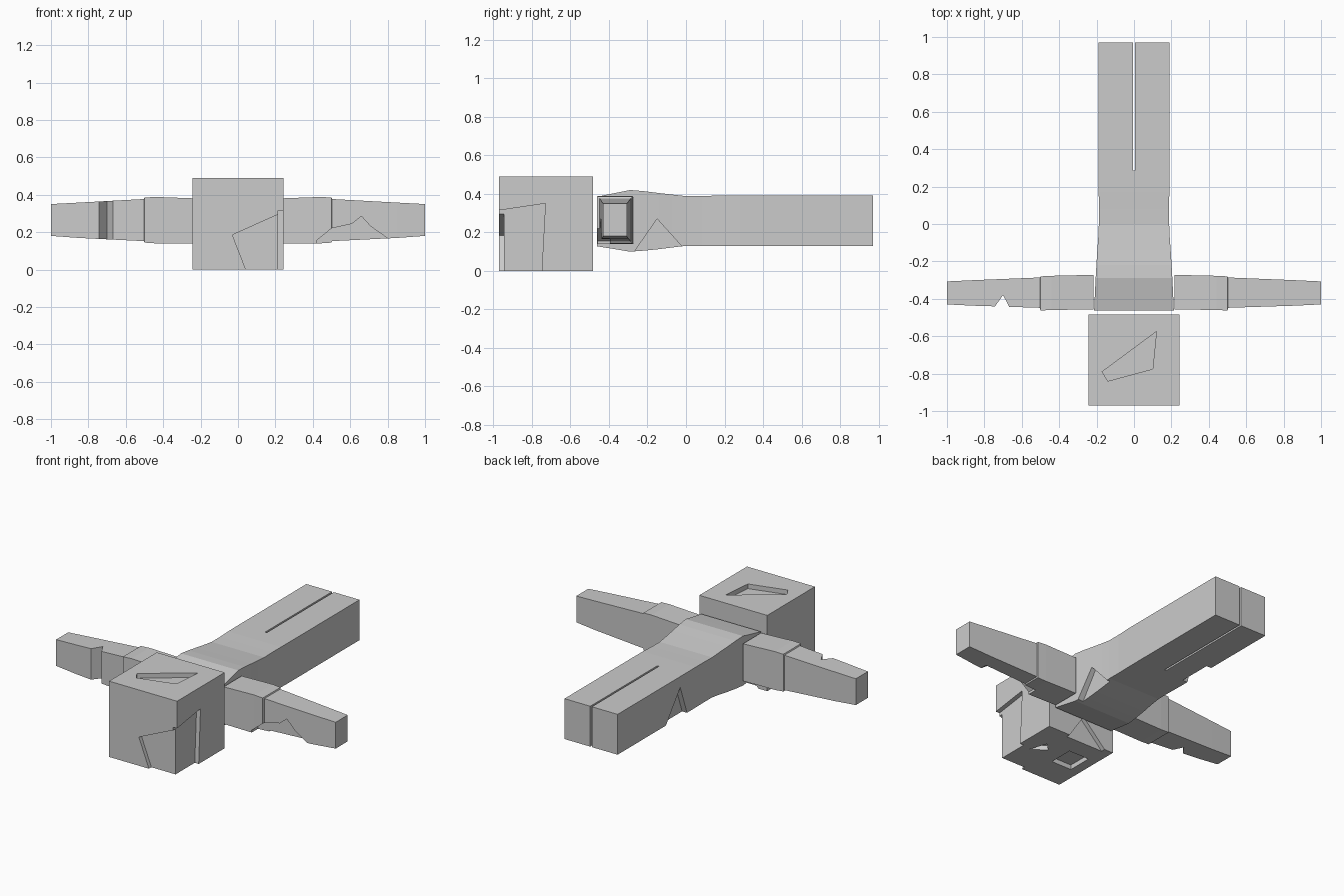
import bpy, bmesh

if "Cube" in bpy.data.objects:
    bpy.data.objects.remove(bpy.data.objects["Cube"])


def make(name, verts, faces):
    mesh = bpy.data.meshes.new(name)
    mesh.from_pydata(verts, [], faces)
    bm = bmesh.new()
    bm.from_mesh(mesh)
    bmesh.ops.recalc_face_normals(bm, faces=bm.faces)
    bm.to_mesh(mesh)
    bm.free()
    ob = bpy.data.objects.new(name, mesh)
    bpy.context.collection.objects.link(ob)
    return ob


def loft(name, rings):
    """Skin a chain of equally sized cross-sections and cap both ends."""
    n = len(rings[0])
    verts = [v for r in rings for v in r]
    faces = [list(range(n)), list(range(len(verts) - n, len(verts)))]
    for k in range(len(rings) - 1):
        for i in range(n):
            j = (i + 1) % n
            faces.append([k * n + i, k * n + j, (k + 1) * n + j, (k + 1) * n + i])
    return make(name, verts, faces)


def cut(target, axis, outline, lo, hi):
    """Carve a prism out of target; outline holds the other two coordinates."""
    def place(p, d):
        v = list(p)
        v.insert(axis, d)
        return tuple(v)
    tool = loft("cutter", [[place(p, d) for p in outline] for d in (lo, hi)])
    tool.hide_render = True
    mod = target.modifiers.new("cut", 'BOOLEAN')
    mod.operation, mod.object, mod.solver = 'DIFFERENCE', tool, 'EXACT'
    bpy.context.view_layer.objects.active = target
    bpy.ops.object.modifier_apply(modifier=mod.name)
    bpy.data.objects.remove(tool, do_unlink=True)


# head: cube with shallow chipped recesses
def square(y):
    return [(-.243, y, 0), (.243, y, 0), (.243, y, .49), (-.243, y, .49)]


head = loft("head", [square(-.97), square(-.483)])
cut(head, 1, [(-.03, .185), (.26, .315), (.26, -.02), (.05, -.02)], -1.0, -.945)
cut(head, 0, [(-1, .31), (-.73, .35), (-.75, -.02), (-1, -.02)], .215, .3)
cut(head, 2, [(-.17, -.79), (.12, -.575), (.10, -.775), (-.14, -.84)], .46, .6)
cut(head, 2, [(-.18, -.79), (-.035, -.79), (-.035, -.63), (-.18, -.63)], -.1, .03)
cut(head, 2, [(.07, -.70), (.16, -.77), (.12, -.65)], -.1, .03)
cut(head, 1, [(-.2, -.02), (-.02, .16), (.1, -.02)], -.51, -.4)


# torso and legs in one lofted body: y, half width, bottom, top
body = loft("torso_and_legs", [
    [(-w, y, b), (w, y, b), (w, y, t), (-w, y, t)] for y, w, b, t in [
        (-.462, .213, .128, .385), (-.37, .209, .113, .404), (-.29, .205, .1, .42),
        (-.22, .201, .105, .414), (-.14, .196, .113, .404), (-.07, .191, .122, .396),
        (0, .188, .13, .388), (.08, .187, .13, .389), (.17, .189, .13, .391),
        (.28, .19, .13, .391), (.97, .19, .13, .391)]])
# gap between the legs and chipped triangles on the flanks
cut(body, 0, [(.285, 0), (1.1, 0), (1.1, .6), (.285, .6)], -.006, .006)
cut(body, 0, [(-.275, .09), (-.15, .27), (-.01, .115), (-.01, .09)], .165, .3)
cut(body, 0, [(.25, .1), (.33, .32), (.5, .1)], -.3, -.155)


# arms: sleeve with a small step to the tapering forearm and hand
def arm(name, side):
    stations = [(.217, -.456, -.272, .14, .38), (.44, -.46, -.277, .14, .388),
                (.50, -.462, -.28, .144, .385), (.503, -.448, -.286, .152, .377),
                (.85, -.437, -.3, .169, .358), (1, -.43, -.307, .18, .35)]
    return loft(name, [[(side * x, f, b), (side * x, k, b), (side * x, k, t), (side * x, f, t)]
                       for x, f, k, b, t in stations])


right_arm = arm("right_arm", 1)
cut(right_arm, 1, [(.42, .1), (.42, .155), (.5, .22), (.61, .245), (.66, .285),
                   (.71, .23), (.81, .16), (.81, .1)], -.6, -.395)
left_arm = arm("left_arm", -1)
cut(left_arm, 2, [(-.757, -.46), (-.70, -.38), (-.658, -.46)], 0, .6)
